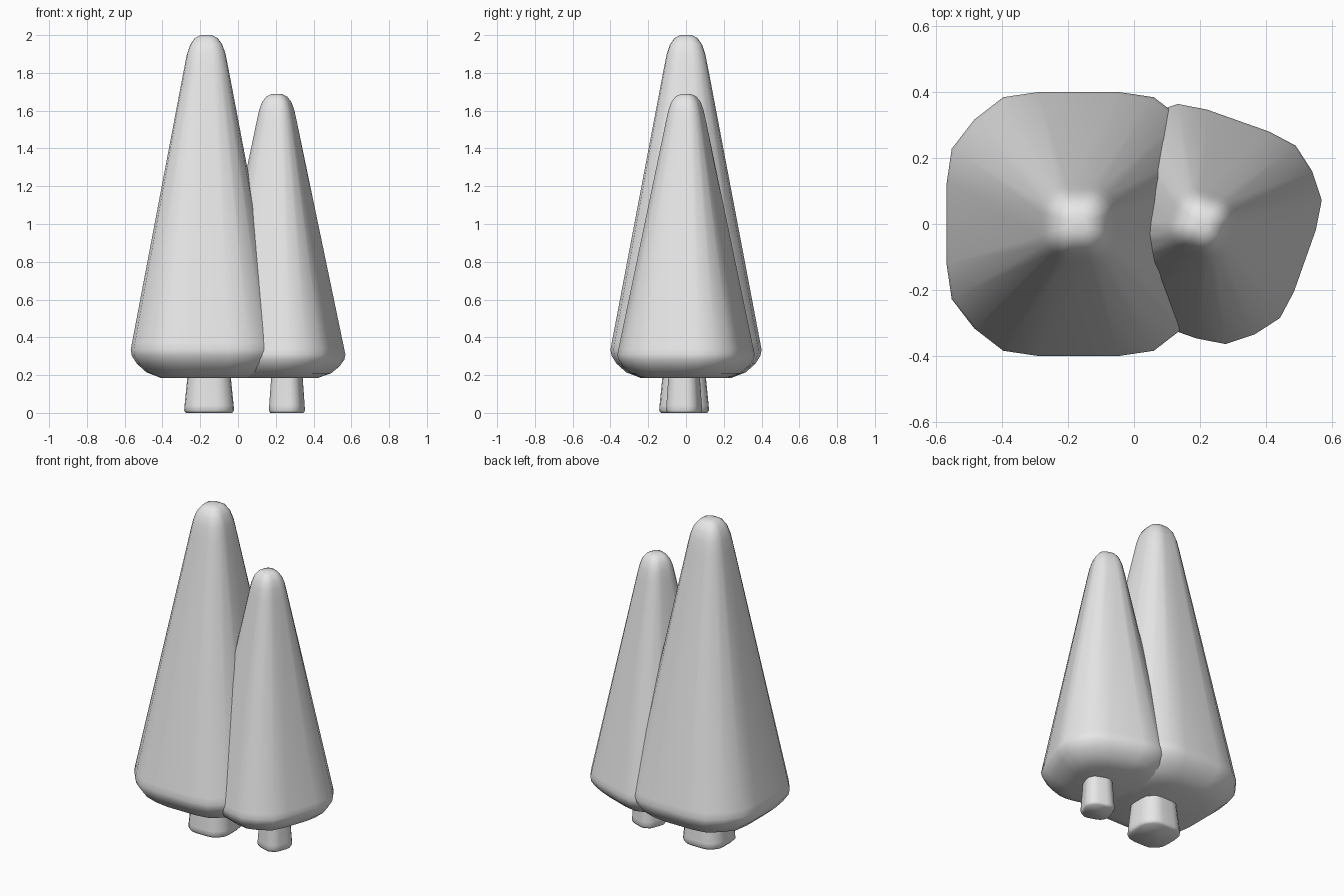
import bpy
import bmesh
import math
from mathutils import Matrix, Vector

cube = bpy.data.objects.get("Cube")
if cube:
    bpy.data.objects.remove(cube, do_unlink=True)

grey = bpy.data.materials.new("plain grey")
grey.use_nodes = True
grey.diffuse_color = (0.8, 0.8, 0.8, 1)
grey.node_tree.nodes["Principled BSDF"].inputs["Base Color"].default_value = (0.8, 0.8, 0.8, 1)

# Rounded square of half width 1: one corner, repeated four times
CORNER = [(1, 0.3), (0.96, 0.57), (0.79, 0.79), (0.57, 0.96), (0.3, 1)]
OUTLINE = [Matrix.Rotation(q * math.pi / 2, 2) @ Vector(p)
           for q in range(4) for p in CORNER]

# Half width and height of each ring, from bottom to top
CROWN = [(0.24, 0), (0.317, 0.03), (0.367, 0.075), (0.394, 0.117), (0.4, 0.15),
         (0.393, 0.187), (0.117, 1.64), (0.102, 1.715), (0.085, 1.765),
         (0.06, 1.8), (0.03, 1.815)]
TRUNK = [(0.122, 0), (0.132, 0.012), (0.13, 0.04), (0.114, 0.2), (0.112, 0.24)]


def loft(name, profile, location, turn=0.0, width=1.0, height=1.0):
    """Stack scaled outlines into a closed, smooth body."""
    bm = bmesh.new()
    rings = [[bm.verts.new((p.x * r * width, p.y * r * width, z * height))
              for p in OUTLINE] for r, z in profile]
    n = len(OUTLINE)
    for low, high in zip(rings, rings[1:]):
        for i in range(n):
            j = (i + 1) % n
            bm.faces.new((low[i], low[j], high[j], high[i]))
    bm.faces.new(rings[0][::-1])
    bm.faces.new(rings[-1])
    for face in bm.faces:
        face.smooth = True
    mesh = bpy.data.meshes.new(name)
    bm.to_mesh(mesh)
    bm.free()
    mesh.materials.append(grey)
    obj = bpy.data.objects.new(name, mesh)
    obj.location = location
    obj.rotation_euler.z = math.radians(turn)
    bpy.context.collection.objects.link(obj)
    return obj


# Tall tree
loft("tall_tree_crown", CROWN, (-0.168, 0, 0.185))
loft("tall_tree_trunk", TRUNK, (-0.153, -0.01, 0))

# Short tree, a smaller turned copy
loft("short_tree_crown", CROWN, (0.205, 0, 0.185), -19.5, 0.83, 0.828)
loft("short_tree_trunk", TRUNK, (0.259, -0.01, 0), -19.5, 0.66)
